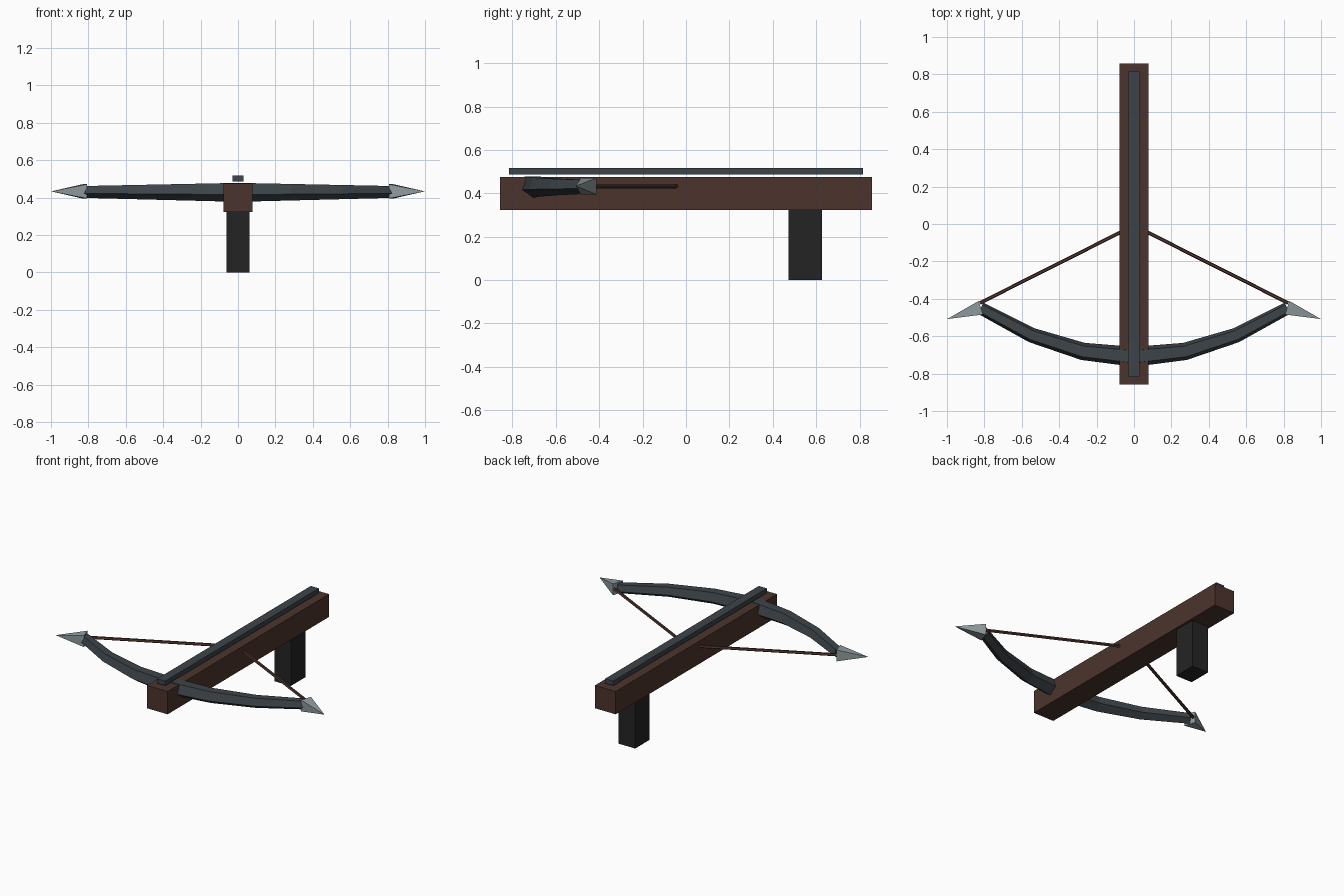
import bpy, bmesh, math
from mathutils import Vector

if "Cube" in bpy.data.objects:
    bpy.data.objects.remove(bpy.data.objects["Cube"])


def material(name, hex_rgb):
    """Flat colour from an sRGB hex value."""
    def lin(c):
        c /= 255
        return c / 12.92 if c <= 0.04045 else ((c + 0.055) / 1.055) ** 2.4
    m = bpy.data.materials.new(name)
    m.diffuse_color = [lin((hex_rgb >> s) & 255) for s in (16, 8, 0)] + [1]
    m.use_nodes = True
    m.node_tree.nodes["Principled BSDF"].inputs["Base Color"].default_value = m.diffuse_color
    return m


WOOD = material("dark wood", 0x4C342C)
IRON = material("dark iron", 0x3D4449)
STEEL = material("pale steel", 0x8F9B9E)
GRIP = material("black grip", 0x242424)


def finish(name, bm, mat):
    bmesh.ops.recalc_face_normals(bm, faces=bm.faces)
    me = bpy.data.meshes.new(name)
    bm.to_mesh(me)
    bm.free()
    me.materials.append(mat)
    ob = bpy.data.objects.new(name, me)
    bpy.context.collection.objects.link(ob)
    return ob


def box(name, lo, hi, mat):
    bm = bmesh.new()
    bmesh.ops.create_cube(bm, size=1)
    for v in bm.verts:
        v.co = [(a + b) / 2 + c * (b - a) for a, b, c in zip(lo, hi, v.co)]
    return finish(name, bm, mat)


def tube(name, path, radii, sides, start, mat):
    """Polygonal tube along a horizontal path; start is the angle of the first corner."""
    path = [Vector(p) for p in path]
    bm = bmesh.new()
    rings = []
    for i, p in enumerate(path):
        d = (path[min(i + 1, len(path) - 1)] - path[max(i - 1, 0)]).normalized()
        side = Vector((-d.y, d.x, 0))
        angles = [math.radians(start) + math.tau * k / sides for k in range(sides)]
        rings.append([bm.verts.new(p + radii[i] * (side * math.cos(a) + Vector((0, 0, math.sin(a)))))
                      for a in angles])
    for a, b in zip(rings, rings[1:]):
        for k in range(sides):
            j = (k + 1) % sides
            bm.faces.new((a[k], a[j], b[j], b[k]))
    bm.faces.new(rings[0])
    bm.faces.new(rings[-1])
    bmesh.ops.remove_doubles(bm, verts=bm.verts, dist=0.0005)
    return finish(name, bm, mat)


Z = 0.433  # height of bow and string

# Stock, top rail and grip
box("stock", (-0.077, -0.857, 0.322), (0.077, 0.857, 0.475), WOOD)
box("bolt_rail", (-0.03, -0.816, 0.486), (0.03, 0.816, 0.517), IRON)
box("grip", (-0.061, 0.473, 0), (0.061, 0.627, 0.322), GRIP)

# Curved bow: five-sided section, tapering to the ends
ts = [k / 3 for k in range(-3, 4)]
tube("bow", [(0.82 * t, -0.71 + 0.26 * t * t, Z) for t in ts],
     [0.056 - 0.021 * abs(t) for t in ts], 5, 270, IRON)

# Pyramid tips and string halves
for s, label in ((-1, "left"), (1, "right")):
    tube(label + "_tip", [(s * 0.819, -0.448, Z), (s * 0.999, -0.508, Z)],
         [0.054, 0.0001], 4, 45, STEEL)
    tube(label + "_string", [(s * 0.825, -0.423, Z), (0, -0.008, Z)],
         [0.01, 0.01], 5, 270, WOOD)
